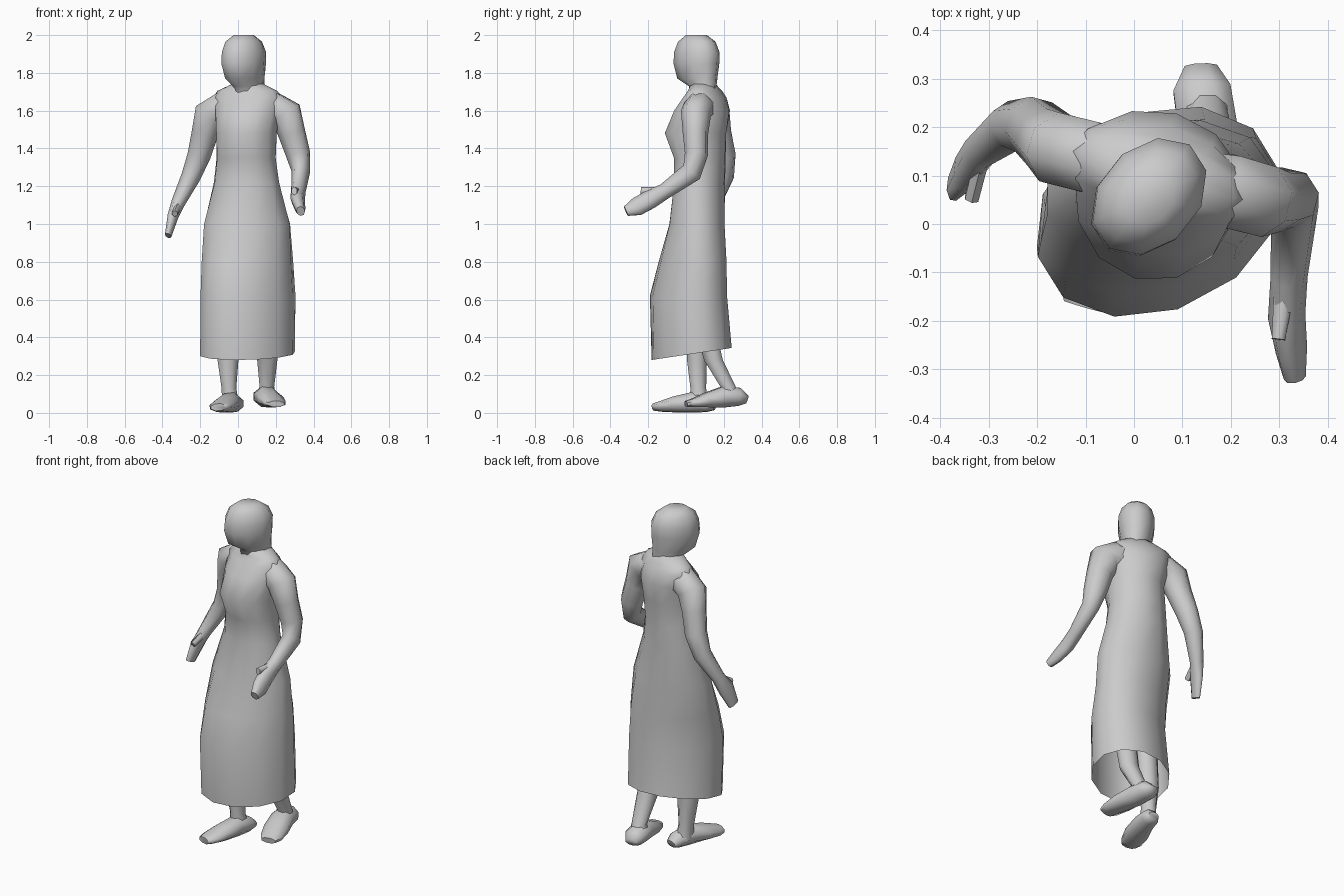
import bpy, math
from mathutils import Vector

grey = bpy.data.materials.new("plain grey")
grey.diffuse_color = (0.6, 0.6, 0.6, 1)


def loft(name, rows, sides=8, level=False, ref=(1, 0, 0), slope=0.0, open_start=False):
    """Skin rings of (x, y, z, half width, half depth, yaw in degrees).
    Level rings lie flat, others stand square to the path and follow its bends."""
    pts = [Vector(r[:3]) for r in rows]
    verts, faces = [], []
    u = Vector(ref)
    for i, r in enumerate(rows):
        yaw = math.radians(r[5]) if len(r) > 5 else 0
        if level:
            u = Vector((math.cos(yaw), math.sin(yaw), 0))
            v = Vector((-math.sin(yaw), math.cos(yaw), 0))
        else:
            t = (pts[min(i + 1, len(pts) - 1)] - pts[max(i - 1, 0)]).normalized()
            u = (u - t * u.dot(t)).normalized()
            v = t.cross(u)
        for k in range(sides):
            a = 2 * math.pi * (k + 0.5) / sides - yaw
            p = pts[i] + u * r[3] * math.cos(a) + v * r[4] * math.sin(a)
            if i == 0:
                p.z += slope * (p.y - pts[0].y)
            verts.append(p)
    for i in range(len(rows) - 1):
        for k in range(sides):
            n = (k + 1) % sides
            faces.append((i * sides + k, i * sides + n,
                          (i + 1) * sides + n, (i + 1) * sides + k))
    if not open_start:
        faces.append(tuple(reversed(range(sides))))
    faces.append(tuple(range((len(rows) - 1) * sides, len(rows) * sides)))
    me = bpy.data.meshes.new(name)
    me.from_pydata(verts, [], faces)
    me.materials.append(grey)
    ob = bpy.data.objects.new(name, me)
    bpy.context.collection.objects.link(ob)
    bpy.context.view_layer.objects.active = ob
    ob.select_set(True)
    bpy.ops.object.shade_smooth_by_angle(angle=math.radians(65))
    ob.select_set(False)
    return ob


# Long dress, open at the slanted hem, twisting up to the shoulders
loft("dress", [
    (.05, .03, .312, .264, .202, 25), (.053, .013, .62, .266, .19, 25),
    (.05, .035, .8, .252, .172, 18), (.048, .058, 1.0, .235, .15, 2),
    (.045, .072, 1.22, .178, .135, -12), (.043, .073, 1.35, .162, .138, -17),
    (.045, .05, 1.48, .165, .168, -17), (.05, .085, 1.6, .18, .148, -17),
    (.05, .1, 1.67, .19, .105, -17), (.05, .1, 1.705, .165, .08, -17),
    (.052, .093, 1.74, .088, .066, -10)],
    sides=12, level=True, slope=.15, open_start=True)

# Neck and head, turned to one side
loft("head", [
    (.058, .09, 1.66, .085, .06, 20), (.056, .088, 1.73, .09, .068, 30),
    (.036, .06, 1.77, .122, .088, 47), (.03, .055, 1.85, .138, .102, 47),
    (.032, .057, 1.91, .136, .102, 47), (.03, .057, 1.965, .112, .085, 47),
    (.03, .055, 2.0, .06, .05, 47)], sides=10, level=True)

# Arms, starting inside the shoulders
loft("right_arm", [
    (.0, .115, 1.615, .07, .08), (-.09, .138, 1.615, .08, .085),
    (-.147, .152, 1.58, .08, .09), (-.175, .172, 1.48, .068, .072),
    (-.207, .2, 1.36, .064, .062), (-.25, .203, 1.25, .052, .052),
    (-.318, .15, 1.11, .038, .037), (-.345, .115, 1.04, .052, .028),
    (-.37, .08, .938, .036, .017)], ref=(0, 1, 0))
loft("left_arm", [
    (.1, .09, 1.615, .07, .08), (.195, .068, 1.615, .082, .085),
    (.252, .052, 1.585, .08, .09), (.285, .05, 1.48, .068, .074),
    (.318, .055, 1.37, .062, .066), (.332, .03, 1.275, .058, .048),
    (.32, -.11, 1.175, .043, .038), (.315, -.19, 1.13, .052, .037),
    (.325, -.26, 1.092, .052, .03), (.332, -.318, 1.068, .028, .022)], ref=(0, 1, 0))

# Thumbs
loft("right_thumb", [(-.315, .135, 1.1, .018, .022),
                     (-.335, .052, 1.055, .016, .018)], sides=6)
loft("left_thumb", [(.312, -.12, 1.17, .026, .024),
                    (.298, -.238, 1.175, .016, .022)], sides=6)

# Legs
loft("right_leg", [(-.045, .05, .5, .065, .06), (-.053, .058, .28, .06, .057),
                   (-.048, .065, .13, .042, .045), (-.04, .07, .05, .048, .055)], level=True)
loft("left_leg", [(.14, .09, .5, .065, .06), (.155, .145, .28, .058, .054),
                  (.153, .222, .14, .042, .044), (.145, .235, .08, .055, .055)], level=True)

# Feet, from heel to toe
loft("right_foot", [
    (-.01, .155, .035, .032, .022), (-.018, .115, .047, .052, .045),
    (-.04, .04, .056, .056, .058), (-.07, -.06, .044, .07, .044),
    (-.095, -.135, .033, .062, .028), (-.105, -.17, .03, .044, .02)])
loft("left_foot", [
    (.138, .325, .07, .036, .022), (.14, .28, .085, .064, .052),
    (.152, .2, .085, .066, .06), (.175, .11, .068, .073, .042),
    (.195, .035, .052, .064, .024), (.202, .0, .047, .046, .017)])
